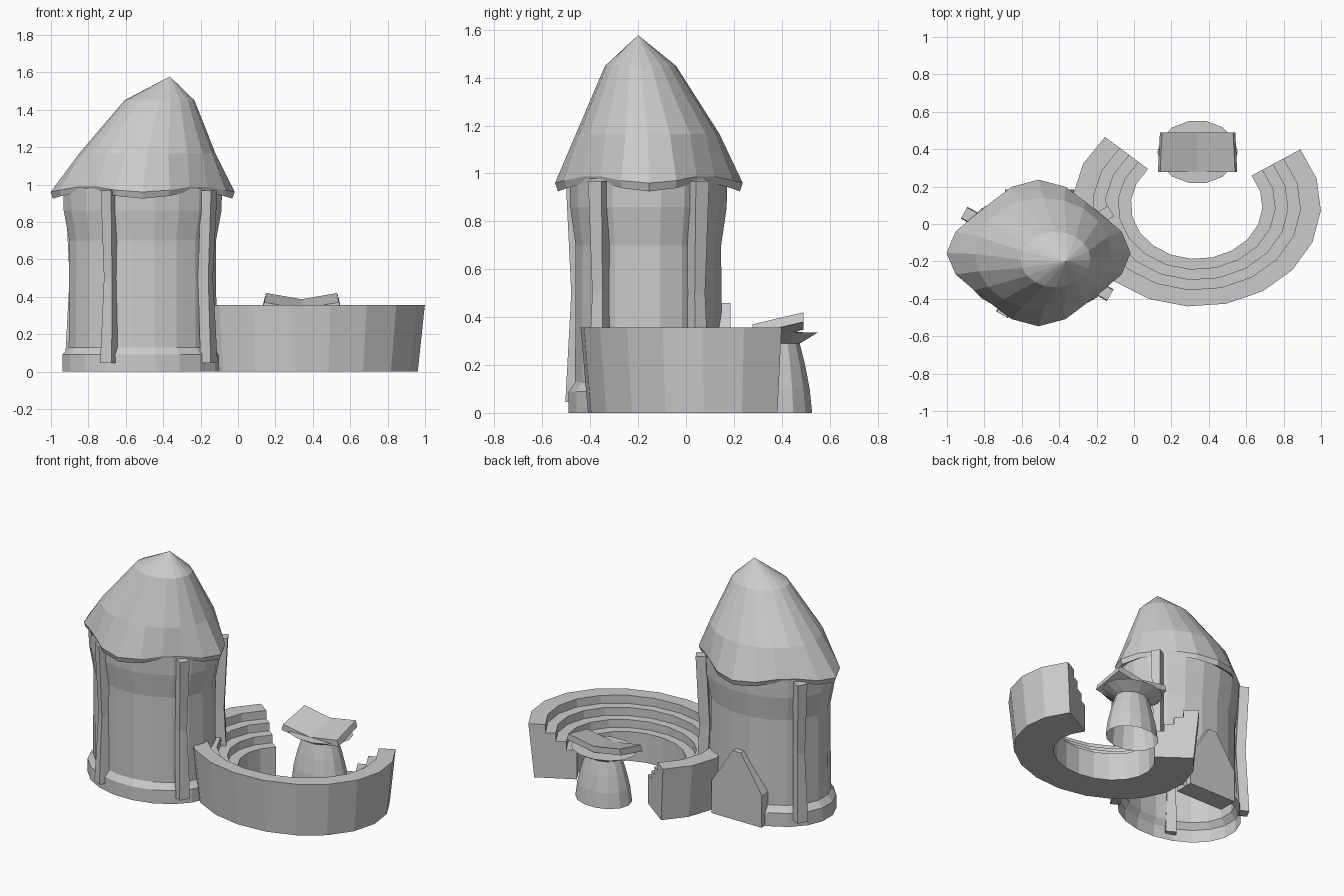
import bpy
from math import sin, cos, pi, radians
from mathutils import Vector

if "Cube" in bpy.data.objects:
    bpy.data.objects.remove(bpy.data.objects["Cube"])

stone = bpy.data.materials.new("grey_stone")
stone.use_nodes = True
GREY = (0.6, 0.6, 0.6, 1)
stone.diffuse_color = GREY
stone.node_tree.nodes["Principled BSDF"].inputs["Base Color"].default_value = GREY


def add_mesh(name, verts, faces):
    mesh = bpy.data.meshes.new(name)
    mesh.from_pydata([tuple(v) for v in verts], [], faces)
    mesh.materials.append(stone)
    obj = bpy.data.objects.new(name, mesh)
    bpy.context.collection.objects.link(obj)
    return obj


def loft(name, rings, around=True, along=False, caps=False):
    """Join equal-length rings; around closes each ring, along joins last to first."""
    n, m = len(rings[0]), len(rings)
    verts = [v for ring in rings for v in ring]
    faces = []
    for i in range(m if along else m - 1):
        a, b = i * n, (i + 1) % m * n
        for j in range(n if around else n - 1):
            k = (j + 1) % n
            faces.append((a + j, a + k, b + k, b + j))
    if caps:
        faces.append(tuple(reversed(range(n))))
        faces.append(tuple(range((m - 1) * n, m * n)))
    return add_mesh(name, verts, faces)


def oval(cx, cy, z, rx, ry, sides=20, turn=0.0):
    steps = [2 * pi * (i + turn) / sides for i in range(sides)]
    return [(cx + rx * cos(t), cy + ry * sin(t), z) for t in steps]


# Tower wall: hollow oval tube with a plinth and a flared top
TX, TY = -0.51, -0.157
wall = [(0, 0.435), (0.09, 0.435), (0.13, 0.4), (0.7, 0.397), (0.86, 0.427), (0.98, 0.43)]
loft("tower_wall", [oval(TX, TY, z, r, r * 0.775, turn=0.5) for z, r in wall])


# Roof: leaning cone with a scalloped, thick rim
def scallop(rx, ry, z, wave):
    ring = []
    for i in range(20):
        t = 2 * pi * i / 20
        c = cos(4 * t)
        r = 0.925 + 0.075 * c
        ring.append((TX + rx * r * cos(t), -0.155 + ry * r * sin(t), z - wave * c))
    return ring


roof = loft("roof", [
    oval(TX, TY, 0.975, 0.4, 0.31),
    scallop(0.48, 0.38, 0.945, 0.02),
    scallop(0.492, 0.392, 0.975, 0.015),
    oval(-0.485, -0.16, 1.165, 0.365, 0.3),
    oval(-0.42, -0.19, 1.45, 0.187, 0.148),
    oval(-0.365, -0.2, 1.577, 0.001, 0.001)])

# Bent posts around the wall, facing outward
for i, (x, y) in enumerate([(-0.69, -0.458), (-0.155, -0.365), (-0.15, 0.053), (-0.88, 0.045)]):
    out = Vector((x - TX, y - TY, 0)).normalized()
    side = Vector((-out.y, out.x, 0))
    rings = []
    for z, shift, w in [(0.045, 0, 0.036), (0.5, -0.022, 0.025), (0.968, 0, 0.032)]:
        mid = Vector((x, y, z)) + out * shift
        rings.append([mid + side * w * a + out * 0.032 * b
                      for a, b in ((-1, -1), (1, -1), (1, 1), (-1, 1))][::-1])
    loft(f"post_{i + 1}", rings, caps=True)

# Pointed door block at the back
gable = [(-0.69, 0), (-0.69, 0.22), (-0.535, 0.46), (-0.475, 0.46), (-0.32, 0.22), (-0.32, 0)]
loft("door", [[(x, y, z) for x, z in gable] for y in (0.05, 0.185)], caps=True)

# Stepped bench: profile swept along an open oval arc
profile = [(0.352, 0), (0.352, 0.195), (0.42, 0.195), (0.42, 0.248), (0.488, 0.248),
           (0.488, 0.302), (0.555, 0.302), (0.555, 0.357), (0.665, 0.357), (0.627, 0)]
rings = []
for i in range(15):
    t = radians(137.5 + 256 * i / 14)
    rings.append([(0.335 + r * cos(t), 0.1 + r * 0.815 * sin(t), z) for r, z in profile])
loft("stepped_bench", rings, caps=True)

# Pedestal: tapered hollow foot with a flared cap
foot = [(0, 0.185), (0.1, 0.172), (0.2, 0.147), (0.29, 0.118), (0.3, 0.14), (0.335, 0.215), (0.34, 0.001)]
loft("pedestal", [oval(0.34, 0.385, z, r, r * 0.785, sides=14) for z, r in foot])

# Open book slab on the pedestal: shallow V, tilted up towards the back
rings = []
for y, lift, half in [(0.278, 0, 0.2), (0.49, 0.05, 0.19)]:
    line = [(-half, 0.37), (0, 0.337), (half, 0.37)]
    top = [(0.34 + x, y, z + lift) for x, z in line]
    low = [(0.34 + x * 1.06, y, z + lift - 0.04) for x, z in reversed(line)]
    rings.append(top + low)
loft("open_book", rings, caps=True)

# Make every shell face outward
for obj in list(bpy.context.collection.objects):
    if obj.type == "MESH" and stone.name in obj.data.materials:
        bpy.ops.object.select_all(action="DESELECT")
        bpy.context.view_layer.objects.active = obj
        obj.select_set(True)
        bpy.ops.object.mode_set(mode="EDIT")
        bpy.ops.mesh.select_all(action="SELECT")
        bpy.ops.mesh.normals_make_consistent(inside=False)
        bpy.ops.object.mode_set(mode="OBJECT")
